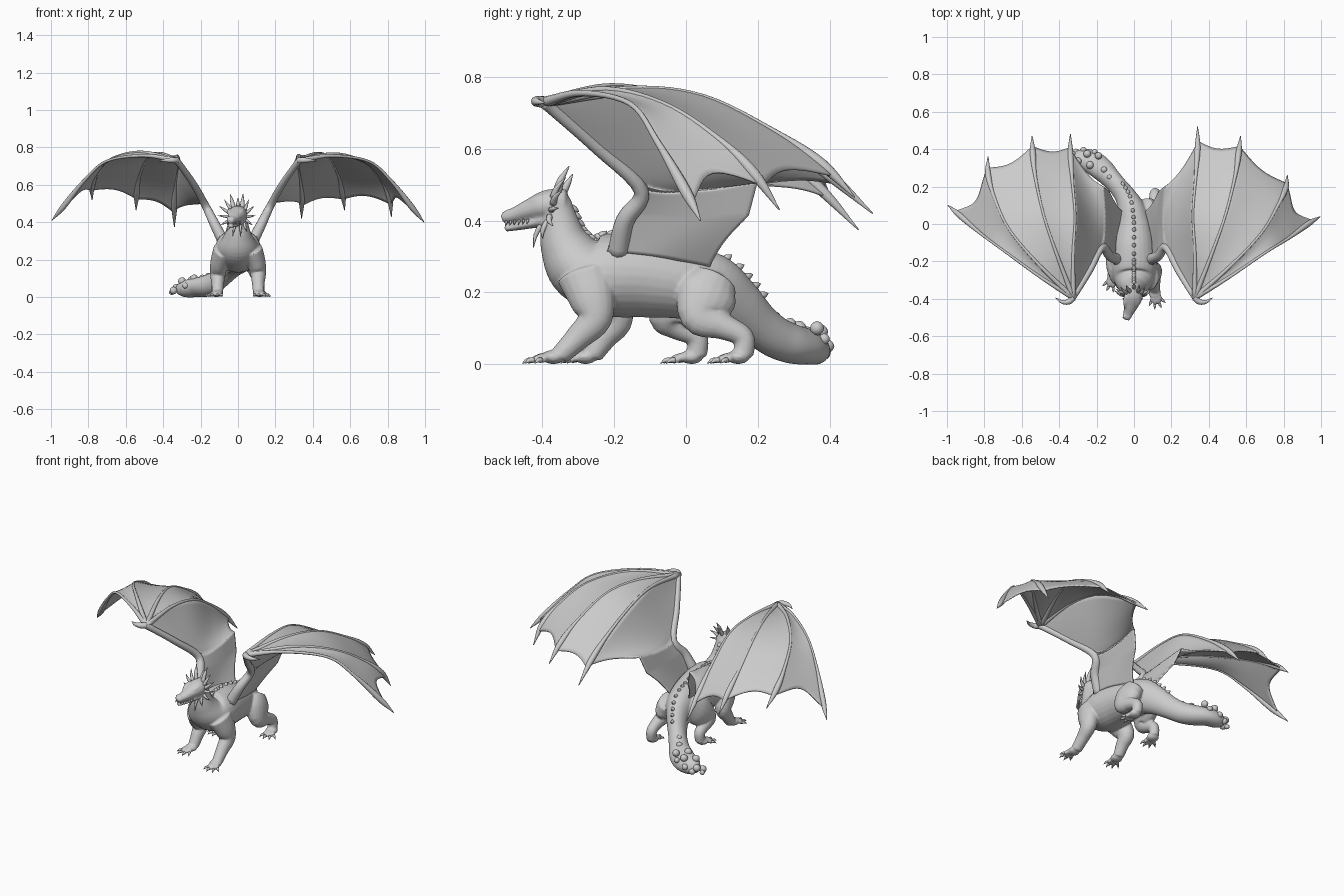
import bpy, bmesh, math
from mathutils import Vector

if "Cube" in bpy.data.objects:
    bpy.data.objects.remove(bpy.data.objects["Cube"])


def curve(pts, t):
    """Catmull-Rom through tuples of any length, t in 0..1."""
    n = len(pts) - 1
    i = min(int(t * n), n - 1)
    f = t * n - i
    b, c = pts[i], pts[i + 1]
    a = pts[i - 1] if i else [2 * p - q for p, q in zip(b, c)]
    d = pts[i + 2] if i + 2 <= n else [2 * q - p for p, q in zip(b, c)]
    return [0.5 * (2 * q + (r - p) * f + (2 * p - 5 * q + 4 * r - s) * f * f
                   + (3 * q - p - 3 * r + s) * f ** 3) for p, q, r, s in zip(a, b, c, d)]


def sweep(bm, pts, sides=14, steps=5):
    """Tube through (x, y, z, half width[, half height]) stations."""
    pts = [p if len(p) == 5 else (*p, p[3]) for p in pts]
    n = (len(pts) - 1) * steps
    st = [curve(pts, k / n) for k in range(n + 1)]
    pos = [Vector(s[:3]) for s in st]
    side, rings = None, []
    for k, s in enumerate(st):
        t = (pos[min(k + 1, n)] - pos[max(k - 1, 0)]).normalized()
        ref = side or (Vector((1, 0, 0)) if abs(t.x) < 0.8 else Vector((0, 1, 0)))
        side = (ref - t * ref.dot(t)).normalized()
        up = t.cross(side)
        rw, rh = max(s[3], 0.001), max(s[4], 0.001)
        rings.append([bm.verts.new(pos[k] + side * rw * math.cos(a) + up * rh * math.sin(a))
                      for a in (2 * math.pi * j / sides for j in range(sides))])
    for r, q in zip(rings, rings[1:]):
        for j in range(sides):
            bm.faces.new((r[j], r[(j + 1) % sides], q[(j + 1) % sides], q[j]))
    for ring, p in ((rings[0], pos[0] + (pos[0] - pos[1]).normalized() * st[0][4] * 0.4),
                    (rings[-1], pos[-1] + (pos[-1] - pos[-2]).normalized() * st[-1][4] * 0.4)):
        tip = bm.verts.new(p)
        for j in range(sides):
            bm.faces.new((ring[j], ring[(j + 1) % sides], tip))


def spike(bm, base, tip, r, bend=(0, 0, 0)):
    b, t = Vector(base), Vector(tip)
    m = b.lerp(t, 0.5) + Vector(bend)
    sweep(bm, [(*b, r), (*m, r * 0.75), (*t, r * 0.08)], 8, 3)


def lump(bm, c, r, flat=0.8):
    for v in bmesh.ops.create_icosphere(bm, subdivisions=2, radius=r)["verts"]:
        v.co = Vector((v.co.x, v.co.y, v.co.z * flat)) + Vector(c)


def finish(name, bm):
    bmesh.ops.recalc_face_normals(bm, faces=bm.faces)
    for f in bm.faces:
        f.smooth = True
    me = bpy.data.meshes.new(name)
    bm.to_mesh(me)
    bm.free()
    ob = bpy.data.objects.new(name, me)
    bpy.context.collection.objects.link(ob)
    return ob


# Trunk: neck, torso and tail in one sweep
body = bmesh.new()
trunk = [(0, -.365, .45, .042, .045), (0, -.352, .39, .055, .055), (0, -.335, .33, .075, .072),
         (0, -.295, .272, .108, .095), (0, -.22, .25, .125, .115), (0, -.12, .245, .116, .115),
         (0, -.01, .228, .098, .102), (-.012, .07, .21, .078, .098), (-.042, .14, .165, .058, .078),
         (-.085, .20, .112, .050, .062), (-.13, .25, .075, .055, .058), (-.175, .295, .057, .064, .055),
         (-.23, .335, .05, .064, .049), (-.29, .35, .043, .052, .042), (-.325, .355, .04, .025, .025)]
sweep(body, trunk, 28, 6)

# Head, lower jaw, brows and nostrils
sweep(body, [(0, -.335, .445, .04, .045), (-.003, -.385, .443, .05, .043), (-.015, -.43, .431, .04, .032),
             (-.03, -.475, .416, .027, .022), (-.042, -.508, .408, .020, .016)], 18)
sweep(body, [(0, -.37, .41, .04, .025), (-.015, -.43, .393, .03, .015), (-.034, -.475, .383, .021, .011),
             (-.042, -.502, .378, .014, .009)], 14)
for s in (-1, 1):
    sweep(body, [(-.008 + s * .036, -.385, .467, .010), (-.014 + s * .034, -.42, .457, .011),
                 (-.024 + s * .022, -.45, .442, .006)], 8, 3)
    lump(body, (-.04 + s * .012, -.495, .424), .010)

# Legs with splayed clawed toes
claws = bmesh.new()


def leg(stations, foot, heading):
    sweep(body, stations, 18)
    fx, fy = foot
    lump(body, (fx, fy, .02), .034, .6)
    for k in range(4):
        a = heading + (k - 1.5) * 0.42
        d = Vector((math.sin(a), -math.cos(a), 0))
        o = Vector((fx, fy, 0))
        L = .06 if k in (1, 2) else .05
        p = [o + d * L * f for f in (.2, .65, 1)]
        sweep(body, [(*p[0].xy, .02, .014), (*p[1].xy, .018, .012), (*p[2].xy, .009, .009)], 8, 3)
        e = o + d * (L + .026)
        spike(claws, (*p[2].xy, .011), (*e.xy, .002), .008, (0, 0, .004))


for s, dy in ((1, 0), (-1, .06)):
    # front legs
    leg([(s * .075, -.28 + dy * .3, .25, .058, .08), (s * .098, -.262 + dy * .6, .185, .050, .066),
         (s * .108, -.255 + dy, .125, .042, .048), (s * .108, -.30 + dy * 1.2, .075, .034, .036),
         (s * .11, -.35 + dy * 1.5, .025, .030, .028)], (s * .112, -.37 + dy * 1.5), s * .2)
for s, dy in ((1, 0), (-1, -.13)):
    # hind legs
    leg([(s * .06, .08 + dy * .15, .235, .048, .065), (s * .085, .058 + dy * .4, .19, .052, .085),
         (s * .102, .045 + dy * .7, .135, .045, .062), (s * .11, .105 + dy, .105, .034, .038),
         (s * .112, .16 + dy, .075, .029, .030), (s * .115, .16 + dy, .025, .027, .029)],
        (s * .118, .145 + dy), s * .25)

ob = finish("body", body)
rm = ob.modifiers.new("fuse", "REMESH")
rm.mode, rm.voxel_size, rm.use_smooth_shade = "VOXEL", .005, True
sm = ob.modifiers.new("soften", "SMOOTH")
sm.factor, sm.iterations = .5, 5
finish("toe_claws", claws)

# Horns, ring of head spikes and teeth
bm = bmesh.new()
for s in (-1, 1):
    for base, tip, r in (((.022, -.36, .475), (.035, -.325, .552), .013),
                         ((.036, -.37, .465), (.065, -.335, .52), .010),
                         ((.043, -.37, .448), (.092, -.345, .485), .010),
                         ((.045, -.375, .43), (.10, -.355, .435), .009),
                         ((.042, -.38, .412), (.085, -.37, .385), .009),
                         ((.030, -.385, .40), (.055, -.40, .35), .009),
                         ((.014, -.40, .395), (.022, -.425, .325), .008)):
        spike(bm, (s * base[0], *base[1:]), (s * tip[0] - .008, *tip[1:]), r, (0, -.006, 0))
    for k in range(6):
        f = k / 5
        x = -.018 - .022 * f + s * (.031 - .014 * f)
        spike(bm, (x, -.44 - .06 * f, .404 - .006 * f), (x, -.443 - .06 * f, .390 - .004 * f), .004)
spike(bm, (0, -.345, .475), (0, -.315, .53), .012)
finish("horns_and_teeth", bm)

# Dorsal spines down neck, back and rump
bm = bmesh.new()
for k in range(24):
    t = .03 + .57 * k / 23
    p, q = curve(trunk, t), curve(trunk, t + .01)
    d = (Vector(q[:3]) - Vector(p[:3])).normalized()
    x = Vector((1, 0, 0))
    x = (x - d * x.dot(d)).normalized()
    up = x.cross(d)
    b = Vector(p[:3]) + up * (p[4] - .006)
    spike(bm, b, b + up * .018 + d * .012, .012)
finish("back_spines", bm)

# Knobs on the tail club
bm = bmesh.new()
for x, y, z, r in ((-.25, .375, .09, .021), (-.19, .365, .10, .020), (-.30, .335, .085, .021),
                   (-.16, .29, .112, .017), (-.235, .315, .10, .021), (-.33, .37, .05, .021),
                   (-.27, .395, .05, .018), (-.345, .335, .035, .021), (-.13, .25, .132, .014),
                   (-.205, .28, .09, .016), (-.31, .385, .03, .018), (-.28, .30, .06, .017),
                   (-.21, .385, .07, .016), (-.355, .355, .025, .014)):
    lump(bm, (x, y, z), r, 1.0)
finish("tail_knobs", bm)

# Wings: four finger bones, arm and scalloped membrane
W = (.325, -.395, .73)
FINGERS = [[W, (.50, -.29, .755), (.70, -.155, .725), (.82, -.08, .62), (.93, 0, .48), (.995, .04, .40)],
           [W, (.52, -.22, .765), (.68, -.05, .72), (.77, .10, .62), (.81, .19, .53), (.82, .26, .43)],
           [W, (.42, -.15, .767), (.49, .05, .745), (.54, .25, .645), (.56, .38, .555), (.57, .47, .465)],
           [W, (.325, -.15, .757), (.315, .05, .732), (.33, .25, .63), (.34, .40, .525), (.34, .52, .42)]]
INNER = [W, (.245, -.26, .61), (.17, -.12, .49), (.155, .04, .485), (.165, .20, .51)]
MIDDLE = [(.135, -.165, .42), (.13, .02, .41), (.135, .175, .415)]
ROOT = [(.10, -.22, .315), (.095, -.08, .30), (.06, .065, .27)]
LEFT_SHIFT = [(0, .06, .01), (-.04, .10, .09), (-.025, 0, 0), (0, -.04, -.045)]


def panel(bm, fa, fb, scallop, sag, nu=26, nv=12):
    g = []
    for i in range(nv + 1):
        v = i / nv
        w = math.sin(math.pi * v)
        row = []
        for j in range(nu + 1):
            u = j / nu * (1 - scallop * w)
            c = Vector(fa(u)).lerp(Vector(fb(u)), v)
            c.z -= sag * w * math.sin(math.pi * min(u * 1.1, 1))
            row.append(bm.verts.new(c))
        g.append(row)
    for a, b in zip(g, g[1:]):
        for j in range(nu):
            bm.faces.new((a[j], a[j + 1], b[j + 1], b[j]))


def wing(s, name, shifts):
    fingers = [[(s * (p[0] + d[0] * f), p[1] + d[1] * f, p[2] + d[2] * f)
                for p, f in zip(F, (0, .1, .25, .5, .75, 1))] for F, d in zip(FINGERS, shifts)]
    inner, middle, root = ([(s * x, y, z) for x, y, z in c] for c in (INNER, MIDDLE, ROOT))
    bones = bmesh.new()
    for F in fingers:
        sweep(bones, [(*p, r) for p, r in zip(F, (.015, .009, .007, .009, .016, .002))], 10, 6)
    sweep(bones, [(s * .085, -.19, .31, .03), (s * .13, -.17, .40, .026), (s * .172, -.125, .485, .021),
                  (s * .235, -.245, .60, .018), (s * .305, -.36, .70, .017), (s * .33, -.395, .73, .018)], 14)
    sweep(bones, [(s * .325, -.395, .73, .017), (s * .35, -.416, .732, .015),
                  (s * .385, -.416, .731, .010), (s * .42, -.395, .728, .002)], 10)
    finish(name + "_bones", bones)
    bm = bmesh.new()
    for A, B, k in zip(fingers, fingers[1:], (.14, .08, .06)):
        panel(bm, lambda u: curve(A, u * .87), lambda u: curve(B, u * .87), k, .006)
    panel(bm, lambda u: curve(fingers[3], u * .85), lambda u: curve(inner, u), .05, .008)
    panel(bm, lambda u: curve(inner, .5 + u / 2), lambda u: curve(middle, u), 0, 0)
    panel(bm, lambda u: curve(middle, u), lambda u: curve(root, u), .04, 0)
    bmesh.ops.remove_doubles(bm, verts=bm.verts, dist=.0004)
    ob = finish(name + "_membrane", bm)
    so = ob.modifiers.new("thickness", "SOLIDIFY")
    so.thickness, so.offset = .007, 0


wing(1, "right_wing", [(0, 0, 0)] * 4)
wing(-1, "left_wing", LEFT_SHIFT)
